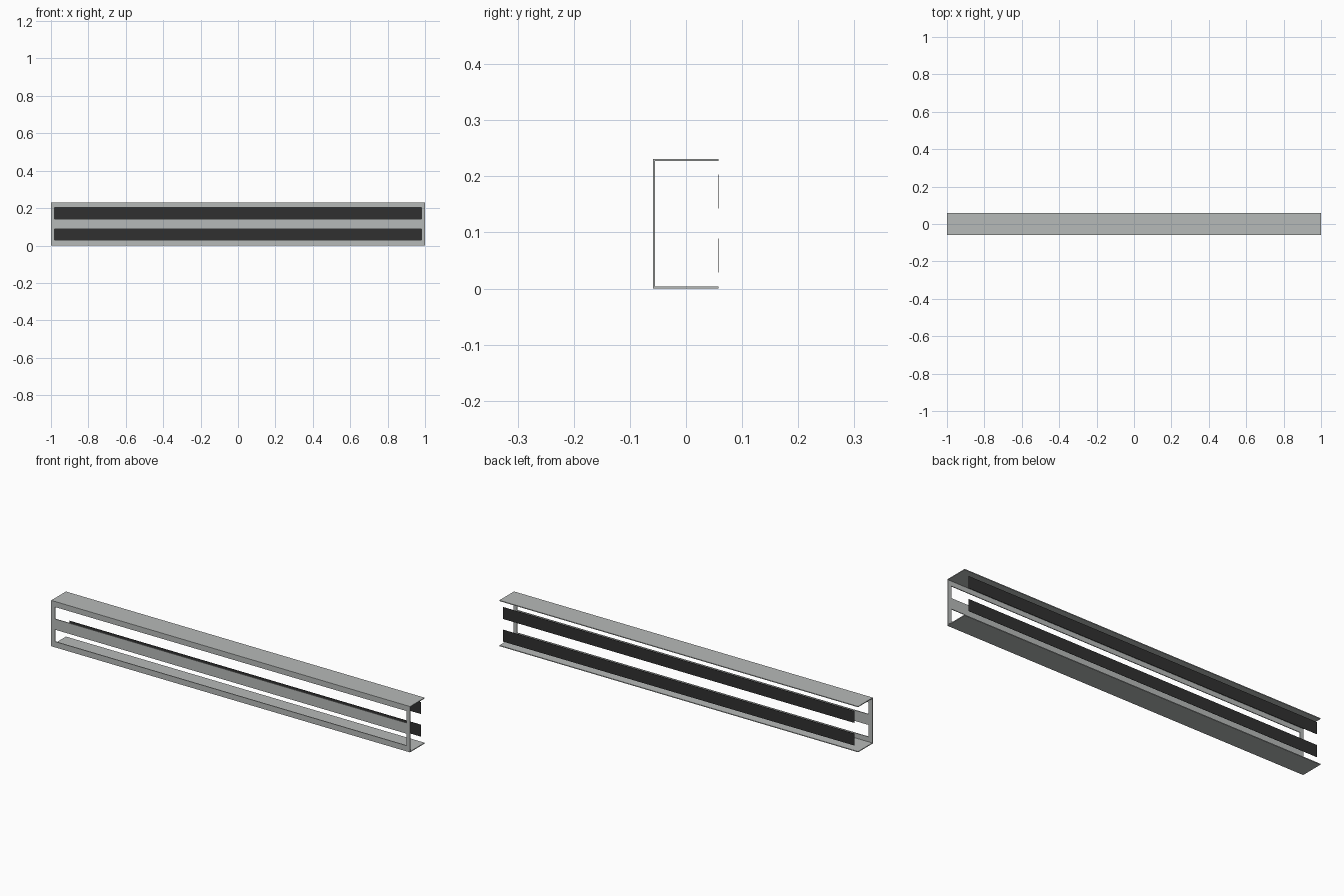
import bpy, bmesh

if "Cube" in bpy.data.objects:
    bpy.data.objects.remove(bpy.data.objects["Cube"])

H, D, T = 0.231, 0.059, 0.004      # height, half depth, sheet thickness
SLOTS = [(0.029, 0.089), (0.143, 0.203)]
SLOT_X = 0.98


def material(name, rgb):
    m = bpy.data.materials.new(name)
    m.diffuse_color = (*rgb, 1)
    m.use_nodes = True
    m.node_tree.nodes["Principled BSDF"].inputs["Base Color"].default_value = m.diffuse_color
    return m


grey = material("light grey metal", (0.47, 0.49, 0.48))
dark = material("dark panel", (0.03, 0.03, 0.03))


def make(name, bm, mat):
    me = bpy.data.meshes.new(name)
    bmesh.ops.recalc_face_normals(bm, faces=bm.faces)
    bm.to_mesh(me)
    bm.free()
    me.materials.append(mat)
    ob = bpy.data.objects.new(name, me)
    bpy.context.collection.objects.link(ob)
    return ob


def box(name, lo, hi, mat):
    bm = bmesh.new()
    bmesh.ops.create_cube(bm, size=1)
    for v in bm.verts:
        v.co = [hi[i] if v.co[i] > 0 else lo[i] for i in range(3)]
    return make(name, bm, mat)


# Front sheet with two long slots, extruded to thickness
xs = [-1, -SLOT_X, SLOT_X, 1]
zs = [T, *SLOTS[0], *SLOTS[1], H - T]
bm = bmesh.new()
grid = [[bm.verts.new((x, -D, z)) for z in zs] for x in xs]
for i in range(3):
    for j in range(5):
        if i == 1 and j in (1, 3):
            continue
        bm.faces.new((grid[i][j], grid[i + 1][j], grid[i + 1][j + 1], grid[i][j + 1]))
ret = bmesh.ops.extrude_face_region(bm, geom=bm.faces[:], use_keep_orig=True)
for g in ret["geom"]:
    if isinstance(g, bmesh.types.BMVert):
        g.co.y += T
make("front_frame", bm, grey)

# Top and bottom flanges of the channel
box("bottom_flange", (-1, -D, 0), (1, D - 0.001, T), grey)
box("top_flange", (-1, -D, H - T), (1, D - 0.001, H), grey)

# Thin dark strips at the back, behind the slots
for name, (z0, z1) in zip(("lower_panel", "upper_panel"), SLOTS):
    box(name, (-SLOT_X, D - 0.001, z0), (SLOT_X, D, z1), dark)
